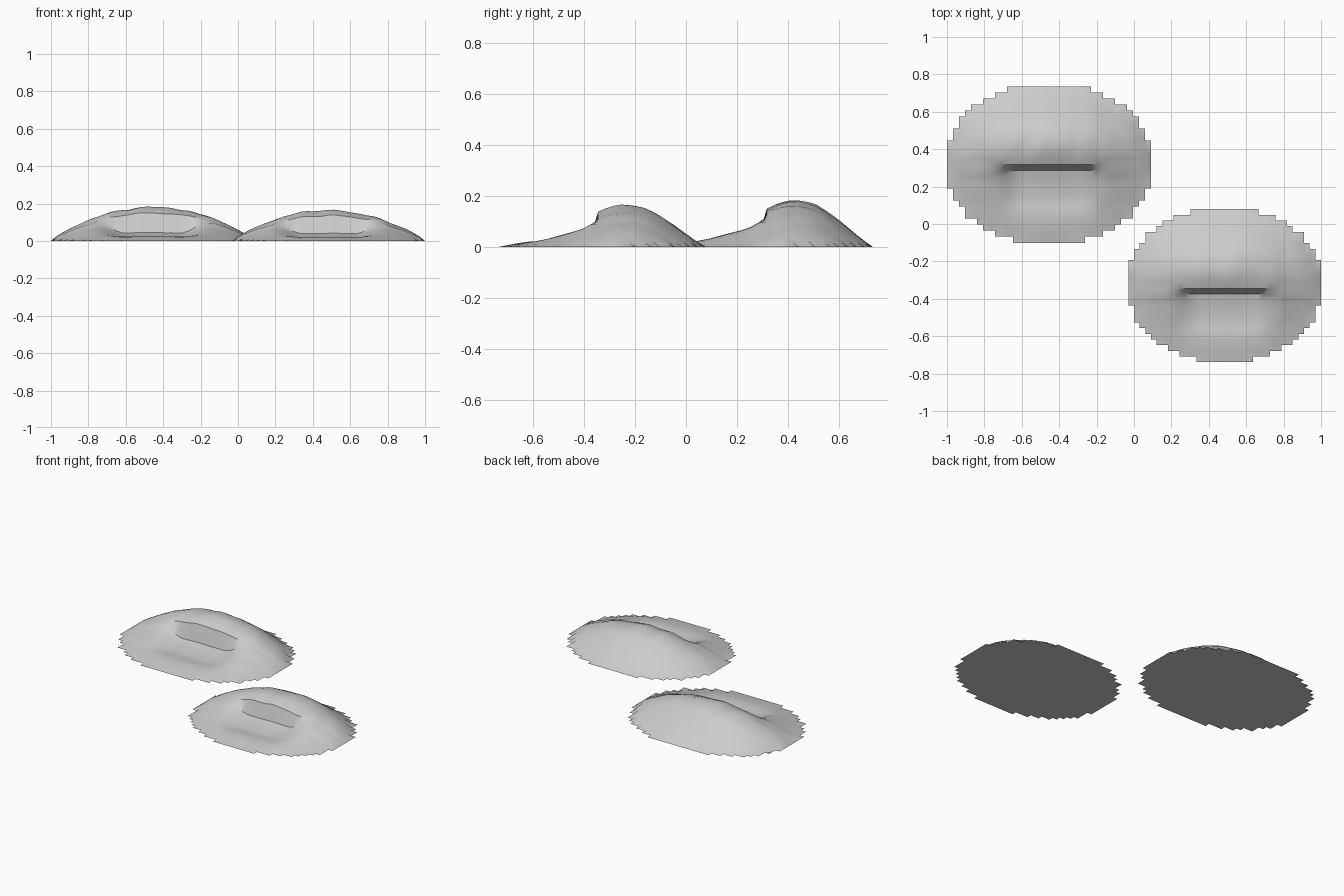
import bpy
import bmesh
from mathutils import Vector, noise

cube = bpy.data.objects.get("Cube")
if cube:
    bpy.data.objects.remove(cube)

sand = bpy.data.materials.new("pale grey sand")
sand.use_nodes = True
GREY = (0.6, 0.6, 0.6, 1)
sand.diffuse_color = GREY
sand.node_tree.nodes["Principled BSDF"].inputs["Base Color"].default_value = GREY

# Profiles: (share of the way from crest face to rim, share of crest height)
BACK = [(0, .83), (.1, .94), (.2, 1), (.32, .98), (.44, .92), (.56, .76),
        (.68, .55), (.82, .27), (.92, .09), (1, 0)]
HORN = [(0, .8), (.12, .62), (.37, .43), (.62, .22), (1, 0)]
BOWL = [(0, .25), (.15, .16), (.4, .09), (.62, .14), (.8, .09), (1, 0)]


def sample(profile, t):
    t = min(max(t, 0), 1)
    for (a, ha), (b, hb) in zip(profile, profile[1:]):
        if t <= b:
            return ha + (hb - ha) * (t - a) / (b - a)
    return 0


def smooth(a, b, x):
    t = min(max((x - a) / (b - a), 0), 1)
    return t * t * (3 - 2 * t)


def build_dune(name, centre, radius, crest_y, cell, height, seed):
    cx, cy = centre
    rx, ry = radius
    columns, rows = 17, range(-14, 16)

    def inside(i, j):
        u = (i + .5) * cell / rx
        v = (crest_y + j * cell - cy) / ry
        return abs(u) ** 2.15 + abs(v) ** 2.15 < 1

    def surface(i, j):
        x, y = i * cell, crest_y + (j - .5) * cell
        u = min(abs(x) / rx, 1)
        reach = ry * max(1 - (u * .98) ** 2.15, .05) ** (1 / 2.15)
        crest = height * (1 - (u * .985) ** 2)
        if j > 0:
            face = crest_y + .5 * cell
            ratio = sample(BACK, (y - face) / max(cy + reach - face, cell))
        else:
            face = crest_y - .5 * cell
            s = (face - y) / max(face - cy + reach, cell)
            blend = smooth(.27, .6, u)
            ratio = sample(BOWL, s) * (1 - blend) + sample(HORN, s) * blend
        ripple = noise.noise(Vector((x * 11 + seed, y * 5, seed)))
        return max(crest * ratio * (1 + .07 * ripple), 0)

    bm = bmesh.new()
    cells = {(i, j) for i in range(-columns, columns) for j in rows if inside(i, j)}
    top, base = {}, {}

    def corner(i, j):
        if (i, j) not in top:
            around = [(i - a, j - b) in cells for a in (0, 1) for b in (0, 1)]
            x, y = cx + i * cell, crest_y + (j - .5) * cell
            base[i, j] = bm.verts.new((x, y, 0))
            # Rim corners are shared by the mound and its flat base
            top[i, j] = bm.verts.new((x, y, surface(i, j))) if all(around) else base[i, j]
        return i, j

    for i, j in sorted(cells):
        ring = [corner(i + a, j + b) for a, b in ((0, 0), (1, 0), (1, 1), (0, 1))]
        bm.faces.new([top[k] for k in ring])
        under = [base[k] for k in reversed(ring)]
        if any(top[k] is not base[k] for k in ring):
            bm.faces.new(under)

    mesh = bpy.data.meshes.new(name)
    bm.to_mesh(mesh)
    bm.free()
    mesh.materials.append(sand)
    dune = bpy.data.objects.new(name, mesh)
    bpy.context.collection.objects.link(dune)

    # Soft slopes, with the slip face and rim kept sharp
    bpy.ops.object.select_all(action="DESELECT")
    dune.select_set(True)
    bpy.context.view_layer.objects.active = dune
    bpy.ops.object.shade_smooth_by_angle(angle=.6)


build_dune("large_dune", (-.455, .32), (.548, .425), .301, .0321, .182, 3)
build_dune("small_dune", (.485, -.325), (.518, .412), -.36, .0303, .165, 8)
